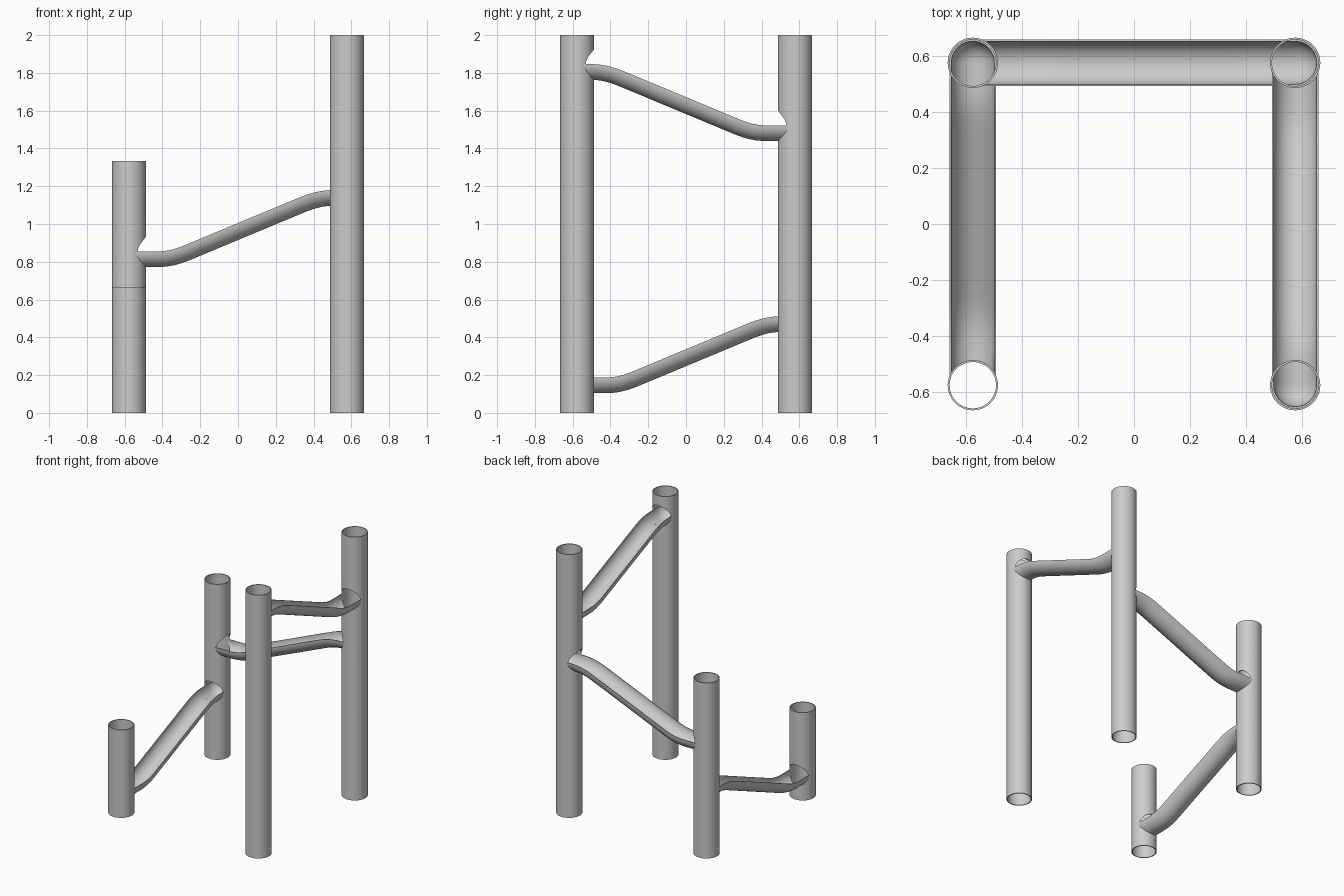
import bpy, bmesh, math
from mathutils import Vector

if "Cube" in bpy.data.objects:
    bpy.data.objects.remove(bpy.data.objects["Cube"])

P = 0.577                      # post centre offset
R_OUT, R_IN = 0.09, 0.083      # post wall
T_OUT, T_IN = 0.083, 0.077     # trough wall
SEG = 48


def finish(bm, name):
    bmesh.ops.remove_doubles(bm, verts=bm.verts, dist=1e-5)
    bmesh.ops.recalc_face_normals(bm, faces=bm.faces)
    me = bpy.data.meshes.new(name)
    bm.to_mesh(me)
    bm.free()
    ob = bpy.data.objects.new(name, me)
    bpy.context.collection.objects.link(ob)
    return ob


def activate(ob):
    bpy.ops.object.select_all(action='DESELECT')
    ob.select_set(True)
    bpy.context.view_layer.objects.active = ob


# Hollow upright tube
def make_post(name, x, y, h):
    bm = bmesh.new()
    prof = [(R_OUT, 0), (R_OUT, h), (R_IN, h), (R_IN, 0)]
    rings = [[bm.verts.new((x + r * math.cos(2 * math.pi * i / SEG),
                            y + r * math.sin(2 * math.pi * i / SEG), z))
              for i in range(SEG)] for r, z in prof]
    for k in range(4):
        a, b = rings[k], rings[(k + 1) % 4]
        for i in range(SEG):
            j = (i + 1) % SEG
            bm.faces.new((a[i], a[j], b[j], b[i]))
    return finish(bm, name)


# Round opening cut through one wall of a post
def bore(post, centre, direction):
    d = Vector(direction)
    bpy.ops.mesh.primitive_cylinder_add(
        vertices=SEG, radius=T_IN, depth=0.15,
        location=Vector(centre) + d * 0.075,
        rotation=d.to_track_quat('Z', 'Y').to_euler())
    cutter = bpy.context.object
    cutter.hide_render = True
    mod = post.modifiers.new("opening", 'BOOLEAN')
    mod.operation, mod.solver, mod.object = 'DIFFERENCE', 'EXACT', cutter
    activate(post)
    bpy.ops.object.modifier_apply(modifier=mod.name)
    bpy.data.objects.remove(cutter, do_unlink=True)


def smooth(a, b, s):
    t = min(1, max(0, (s - a) / (b - a)))
    return t * t * (3 - 2 * t)


# S-shaped path: flat at both posts, sloping between them
def make_path(rise, n=40):
    s0, s1 = -0.46, P
    ds = (s1 - s0) / n
    pts, z = [(s0, 0, 0)], 0
    for i in range(n):
        m = s0 + (i + 0.5) * ds
        z += ds * smooth(-0.45, -0.27, m) * (1 - smooth(0.3, 0.54, m))
        e = m + ds / 2
        pts.append((e, z, smooth(-0.45, -0.27, e) * (1 - smooth(0.3, 0.54, e))))
    k = rise / z
    return [(s, zz * k, math.atan(sl * k)) for s, zz, sl in pts]


# Open half-tube with a fitted low end and a rounded high end inside the post
def make_trough(name, mid, u, z_low, rise):
    u = Vector((u[0], u[1], 0))
    v = Vector((-u.y, u.x, 0))
    mid = Vector((mid[0], mid[1], z_low))
    half = 20
    angles = [math.pi * i / half for i in range(half + 1)]
    loop = [(T_OUT, a) for a in angles] + [(T_IN, a) for a in reversed(angles)]
    sections = []
    sections.append([(-P + math.sqrt(0.0865 ** 2 - (r * math.cos(a)) ** 2),
                      r * math.cos(a), -r * math.sin(a)) for r, a in loop])
    for s, z, tilt in make_path(rise):
        sections.append([(s + r * math.sin(a) * math.sin(tilt), r * math.cos(a),
                          z - r * math.sin(a) * math.cos(tilt)) for r, a in loop])
    for i in range(1, 9):
        t = math.pi / 2 * i / 8
        sections.append([(P + r * math.sin(t), r * math.cos(t) * math.cos(a),
                          rise - r * math.cos(t) * math.sin(a)) for r, a in loop])
    bm = bmesh.new()
    rows = [[bm.verts.new(mid + u * s + v * w + Vector((0, 0, z)))
             for s, w, z in sec] for sec in sections]
    n = len(loop)
    for a, b in zip(rows, rows[1:]):
        for i in range(n):
            j = (i + 1) % n
            bm.faces.new((a[i], a[j], b[j], b[i]))
    for i in range(half):      # low end rim
        bm.faces.new((rows[0][i], rows[0][i + 1], rows[0][n - 2 - i], rows[0][n - 1 - i]))
    return finish(bm, name)


posts = {
    (-1, -1): make_post("front_left_post", -P, -P, 0.667),
    (-1, 1): make_post("back_left_post", -P, P, 1.333),
    (1, 1): make_post("back_right_post", P, P, 2.0),
    (1, -1): make_post("front_right_post", P, -P, 2.0),
}

# Three troughs stepping down around the frame: low post, high post, low height
RISE = 0.325
runs = [("left_trough", (-1, -1), (-1, 1), 0.187),
        ("back_trough", (-1, 1), (1, 1), 0.855),
        ("right_trough", (1, 1), (1, -1), 1.522)]
parts = list(posts.values())
for name, lo, hi, z in runs:
    u = ((hi[0] - lo[0]) / 2, (hi[1] - lo[1]) / 2)
    mid = ((hi[0] + lo[0]) / 2 * P, (hi[1] + lo[1]) / 2 * P)
    parts.append(make_trough(name, mid, u, z, RISE))
    bore(posts[lo], (lo[0] * P, lo[1] * P, z), (u[0], u[1], 0))
    bore(posts[hi], (hi[0] * P, hi[1] * P, z + RISE), (-u[0], -u[1], 0))

for ob in parts:
    activate(ob)
    bpy.ops.object.shade_smooth_by_angle(angle=math.radians(30))
